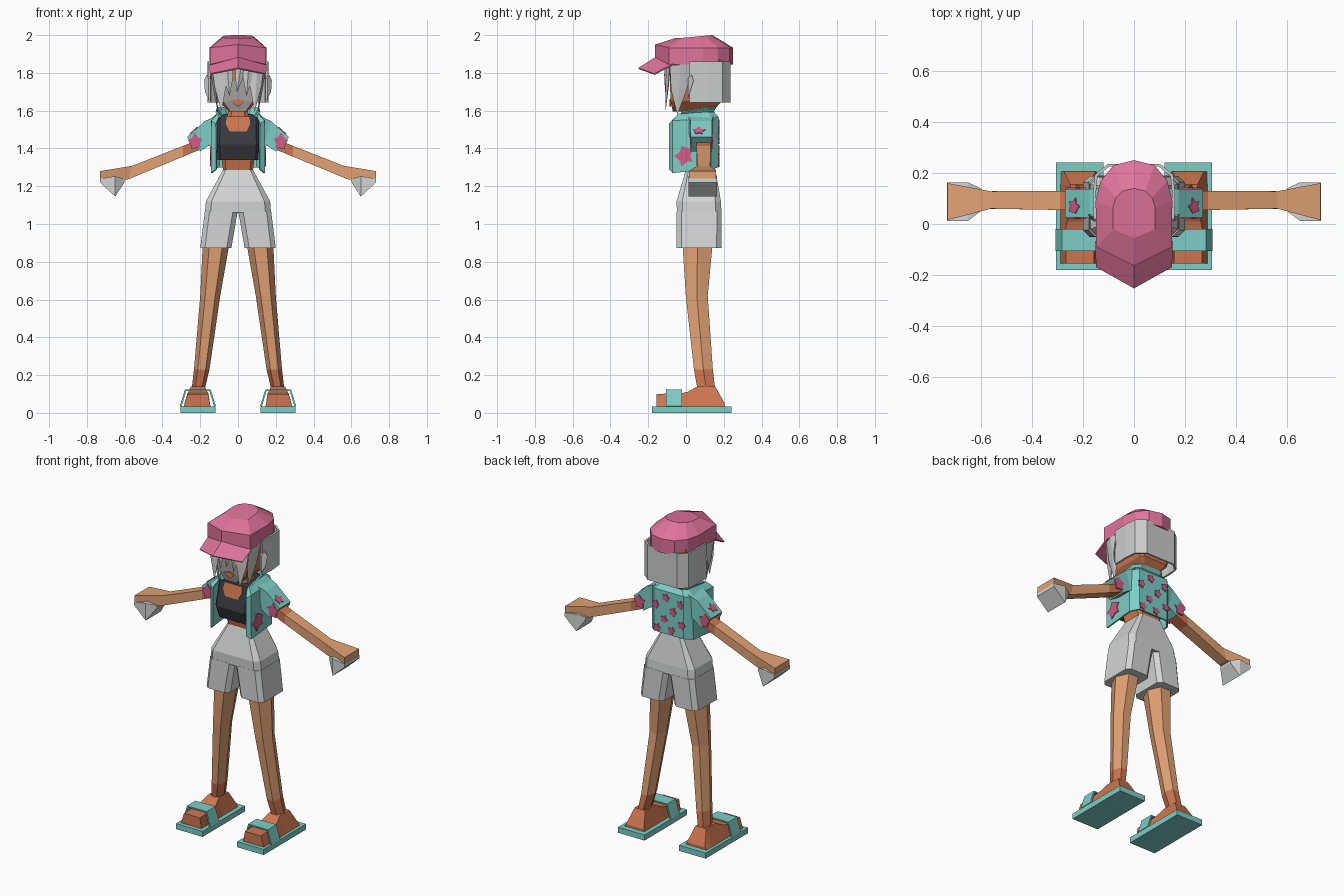
import bpy, bmesh, math, random
from mathutils import Vector

random.seed(4)
cube = bpy.data.objects.get("Cube")
if cube:
    bpy.data.objects.remove(cube, do_unlink=True)


def material(name, r, g, b):
    lin = [((c / 255 + 0.055) / 1.055) ** 2.4 for c in (r, g, b)] + [1]
    m = bpy.data.materials.new(name)
    m.use_nodes = True
    m.diffuse_color = lin
    m.node_tree.nodes["Principled BSDF"].inputs["Base Color"].default_value = lin
    return m


TAN = material("tan skin", 226, 162, 117)
BROWN = material("deep skin", 205, 118, 80)
TEAL = material("teal cloth", 126, 206, 198)
PINK = material("pink cap", 224, 116, 156)
ROSE = material("rose flower", 210, 92, 135)
PALE = material("pale grey cloth", 212, 213, 213)
HAIR = material("silver hair", 204, 205, 205)
FACE = material("grey face", 165, 163, 162)
DARK = material("charcoal cloth", 57, 59, 66)


def loft(name, rings, mats, rule=None, closed=True, mirror=False, thick=0):
    """Skin a list of equal-length point rings, capped when closed."""
    bm = bmesh.new()
    rows = [[bm.verts.new(p) for p in ring] for ring in rings]
    n = len(rows[0])
    for a, b in zip(rows, rows[1:]):
        for i in range(n if closed else n - 1):
            j = (i + 1) % n
            bm.faces.new((a[i], a[j], b[j], b[i]))
    if closed:
        bm.faces.new(rows[0])
        bm.faces.new(rows[-1])
    bmesh.ops.recalc_face_normals(bm, faces=bm.faces)
    if rule:
        for f in bm.faces:
            f.material_index = int(rule(f.calc_center_median(), f.normal))
    me = bpy.data.meshes.new(name)
    bm.to_mesh(me)
    bm.free()
    for m in mats:
        me.materials.append(m)
    ob = bpy.data.objects.new(name, me)
    bpy.context.scene.collection.objects.link(ob)
    if thick:
        s = ob.modifiers.new("thickness", "SOLIDIFY")
        s.thickness, s.offset = thick, 0
    if mirror:
        ob.modifiers.new("mirror", "MIRROR")
    return ob


def box(x0, x1, y0, y1, z, c=0.0):
    """Horizontal rectangle with chamfered corners."""
    return [(x0 + c, y0, z), (x1 - c, y0, z), (x1, y0 + c, z), (x1, y1 - c, z),
            (x1 - c, y1, z), (x0 + c, y1, z), (x0, y1 - c, z), (x0, y0 + c, z)]


def cut(xt, zt, xb, zb, y0, y1):
    """Cross-section of an arm-like part from its top and bottom edge."""
    return [(xt, y0, zt), (xt, y1, zt), (xb, y1, zb), (xb, y0, zb)]


def both(half):
    """Complete a half outline with its mirror image."""
    return half + [(-x, y, z) for x, y, z in reversed(half)]


def flower(name, centre, u, v, r, mirror=False):
    """Thin blotchy petal plate."""
    c, u, v = Vector(centre), Vector(u).normalized(), Vector(v).normalized()
    n = u.cross(v) * 0.004
    ring = []
    for i in range(10):
        a = math.tau * i / 10
        k = r * (random.uniform(0.85, 1.1) if i % 2 else random.uniform(0.5, 0.8))
        ring.append(c + u * math.cos(a) * k + v * math.sin(a) * k)
    loft(name, [[p - n for p in ring], [p + n for p in ring]], [ROSE], mirror=mirror)


# Sandals and feet
loft("sandal_soles", [box(.12, .305, -.18, .24, z) for z in (0, .035)], [TEAL], mirror=True)
feet = [(-.155, .1, .055), (-.02, .105, .055), (.01, .112, .05), (.06, .14, .037),
        (.155, .14, .037), (.205, .05, .062)]
loft("feet", [[(.217 - .072, y, .03), (.217 + .072, y, .03), (.212 + w, y, z), (.212 - w, y, z)]
              for y, z, w in feet], [BROWN], mirror=True)
arch = [(.122, .035), (.148, .12), (.278, .12), (.303, .035)]
loft("sandal_straps", [[(x, y, z) for x, z in arch] for y in (-.105, -.02)],
     [TEAL], closed=False, mirror=True, thick=.01)

# Legs: tapering hexagons with darker ankles
legs = [(.13, .21, .107, .035, .047), (.142, .202, .1, .038, .048),
        (.62, .147, .057, .053, .058), (.95, .11, .062, .074, .084)]
loft("legs", [[(x + rx * math.cos(k * math.pi / 3),
                y + ry * math.sin(k * math.pi / 3) / .866, z) for k in range(6)]
              for z, x, y, rx, ry in
              [legs[0], (.23, .192, .092, .041, .05)] + legs[2:]],
     [TAN, BROWN], lambda c, n: c.z < .2, mirror=True)

# Shorts
loft("shorts_hips", [box(-.175, .175, -.048, .188, 1.06, .03),
                     box(-.17, .17, -.05, .185, 1.12, .03),
                     box(-.078, .078, 0, .155, 1.29, .015)], [PALE])
loft("shorts_legs", [box(.035, .2, -.05, .187, .872, .025),
                     box(.002, .176, -.049, .189, 1.065, .025)], [PALE], mirror=True)

# Torso and cropped top
loft("midriff", [box(-.078, .078, .002, .15, 1.27, .015),
                 box(-.09, .09, -.02, .15, 1.37, .02)], [BROWN])
loft("crop_top", [box(-.108, .108, -.05, .15, 1.34, .015),
                  box(-.112, .112, -.078, .158, 1.42, .015),
                  box(-.11, .11, -.04, .15, 1.57, .015)], [DARK])
slope = .038 / .15
loft("neckline", [[(x, -.078 + (z - 1.42) * slope + dy, z) for x, z in
                   [(-.045, 1.49), (.045, 1.49), (.065, 1.53), (.06, 1.568), (-.06, 1.568), (-.065, 1.53)]]
                  for dy in (-.005, .003)], [BROWN])
loft("neck", [box(-.06, .06, -.01, .11, 1.55, .02), box(-.045, .045, 0, .1, 1.65, .02)], [BROWN])

# Open jacket, collar and sleeves
loft("jacket", [both([(.114, -.085, 1.29), (.138, -.07, 1.27), (.138, .13, 1.29), (.1, .168, 1.3)]),
                both([(.116, -.085, 1.53), (.138, -.07, 1.545), (.138, .13, 1.555), (.1, .168, 1.565)]),
                both([(.1, -.05, 1.565), (.105, -.04, 1.58), (.1, .12, 1.59), (.075, .145, 1.59)])],
     [TEAL], closed=False, thick=.01)
loft("collar", [both([(.09, -.04, 1.565), (.085, .1, 1.575), (.06, .135, 1.58)]),
                both([(.115, -.02, 1.595), (.11, .115, 1.615), (.07, .155, 1.618)])],
     [TEAL], closed=False, thick=.01)
loft("sleeves", [cut(.11, 1.575, .115, 1.42, .01, .145), cut(.175, 1.545, .14, 1.425, .025, .137),
                 cut(.27, 1.46, .2, 1.385, .025, .137)], [TEAL], mirror=True)

# Flower pattern
X, Y, Z = Vector((1, 0, 0)), Vector((0, 1, 0)), Vector((0, 0, 1))
spots = [(-.08, 1.51), (.02, 1.53), (.09, 1.47), (-.03, 1.45), (.03, 1.39),
         (-.09, 1.38), (-.02, 1.33), (.08, 1.33)]
for i, (x, z) in enumerate(spots):
    flower(f"back_flower_{i}", (x, .174, z), X, Z, .027)
flower("side_flowers", (.144, -.005, 1.36), Y, Z, .055, True)
flower("sleeve_front_flowers", (.225, .024, 1.435), (1, 0, -.4), (.4, 0, 1), .046, True)
flower("sleeve_back_flowers", (.225, .138, 1.435), (1, 0, -.4), (.4, 0, 1), .046, True)
flower("sleeve_top_flowers", (.235, .07, 1.492), (.095, 0, -.085), Y, .032, True)

# Arms and hands
loft("arms", [cut(.15, 1.47, .15, 1.415, .055, .13), cut(.29, 1.414, .29, 1.357, .055, .13),
              cut(.56, 1.308, .58, 1.237, .06, .128)],
     [TAN, BROWN], lambda c, n: c.x < .28, mirror=True)
loft("hands", [cut(.56, 1.308, .58, 1.237, .06, .128), cut(.73, 1.28, .73, 1.225, .015, .16)],
     [TAN], mirror=True)
loft("half_gloves", [cut(.6, 1.238, .6, 1.222, .05, .14), cut(.65, 1.253, .65, 1.145, .012, .163),
                     cut(.731, 1.24, .731, 1.22, .012, .163)], [PALE], mirror=True)

# Head with face, mouth and ears
loft("head", [box(-.05, .05, -.07, .14, 1.595, .01), box(-.1, .1, -.082, .19, 1.65, .02),
              box(-.125, .125, -.085, .2, 1.76, .02), box(-.125, .125, -.08, .2, 1.87, .02)],
     [BROWN, FACE], lambda c, n: n.y < -.9 and c.z < 1.76)
loft("mouth", [[(x, y, z) for x, z in [(-.035, 1.655), (-.02, 1.635), (0, 1.622), (.02, 1.635), (.035, 1.655), (0, 1.662)]]
               for y in (-.088, -.079)], [BROWN])
loft("ears", [[(x, .01, 1.66), (x + .02, .022, 1.7), (x + .024, .04, 1.76), (x + .012, .03, 1.79), (x, .01, 1.77)]
              for x in (.145, .155)], [HAIR], mirror=True)

# Hair: bobbed shell at the back plus pointed strands
plan = [(.152, .02), (.155, .12), (.148, .19), (.1, .23)]
loft("hair_back", [both([(x, y, z) for x, y in plan]) for z in (1.642, 1.86)],
     [HAIR], closed=False, thick=.012)


def strand(name, a, b, tip, mirror=False):
    """Blade of hair from a root edge a-b to a tip, with a raised middle ridge."""
    a, b, tip = Vector(a), Vector(b), Vector(tip)
    out = (b - a).cross(tip - a).normalized() * .012
    root = [a, (a + b) / 2 + out, b, (a + b) / 2 - out]
    rings = []
    for t, s in ((0, 1), (.5, .75), (1, .04)):
        mid = ((a + b) / 2).lerp(tip, t)
        rings.append([mid + (p - (a + b) / 2) * s for p in root])
    loft(name, rings, [HAIR], mirror=mirror)


strand("side_strands", (.143, .03, 1.85), (.135, -.085, 1.84), (.105, -.045, 1.585), True)
strand("front_strands", (.14, -.085, 1.85), (.06, -.1, 1.85), (.088, -.108, 1.6), True)
strand("inner_strands", (.09, -.1, 1.86), (.025, -.105, 1.86), (.045, -.108, 1.68), True)
strand("centre_strand", (.05, -.1, 1.87), (-.01, -.105, 1.87), (-.005, -.11, 1.7))

# Cap crown and pointed brim
rim = [(0, -.163), (.148, -.09), (.15, .09), (.13, .17), (.08, .23), (0, .25)]
rim = rim + [(-x, y) for x, y in rim[-2:0:-1]]
loft("cap_crown", [[(x, y, 1.88 if y < -.1 else 1.845) for x, y in rim],
                   [(x, y, 1.95 if y < -.1 else 1.933) for x, y in rim],
                   [(x * .55, -.055 + (y + .163) * .47, 1.985 + max(0, y + .1) * .043)
                    for x, y in rim]], [PINK])
loft("cap_brim", [[(-.15, -.066, 1.845), (0, -.145, 1.89), (.15, -.066, 1.845)],
                  [(-.147, -.167, 1.793), (0, -.25, 1.823), (.147, -.167, 1.793)]],
     [PINK], closed=False, thick=.008)
